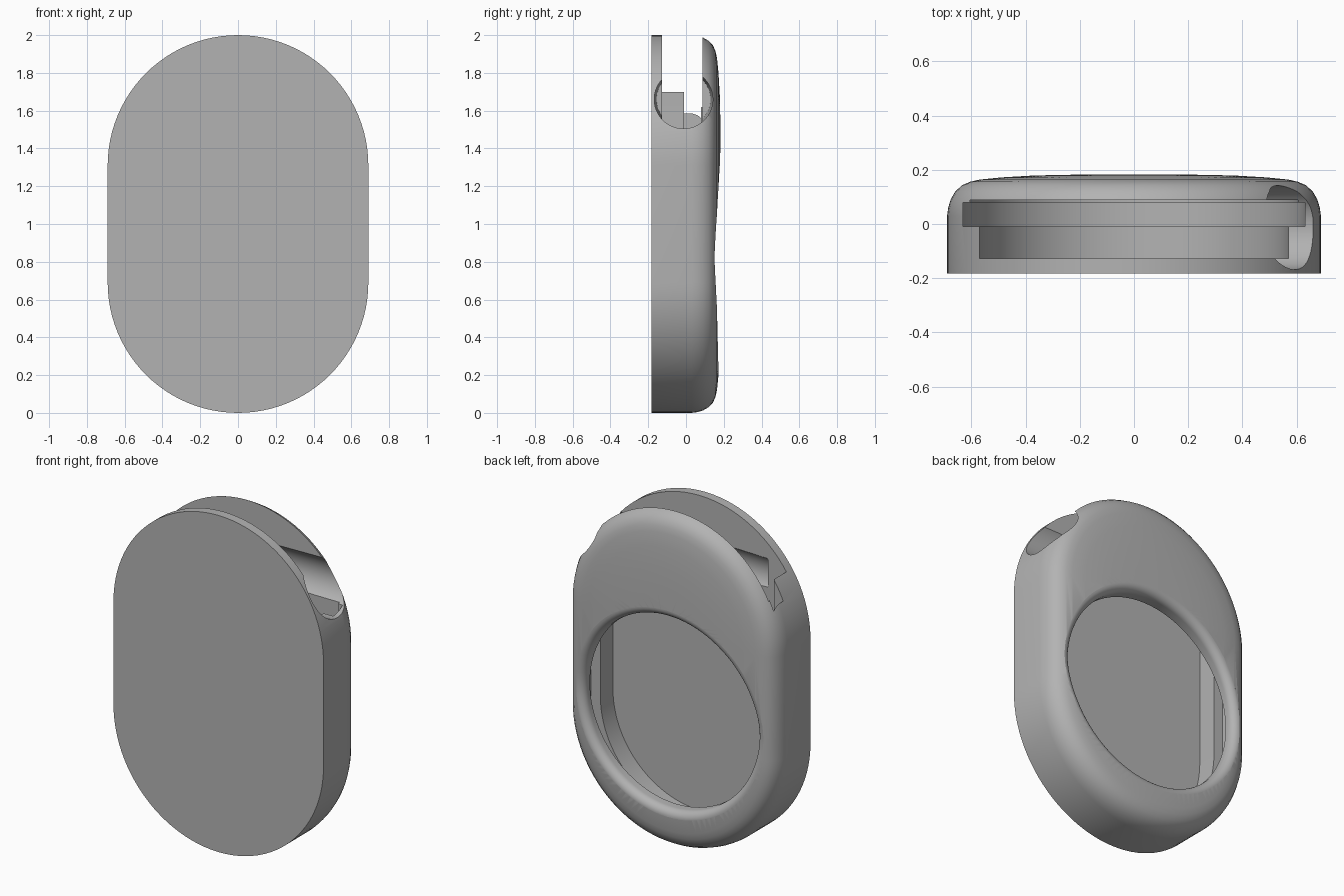
import bpy, bmesh, math

if "Cube" in bpy.data.objects:
    bpy.data.objects.remove(bpy.data.objects["Cube"], do_unlink=True)

R, LOW, HIGH = 0.69, 0.69, 1.31      # case radius and the two arc centres
FRONT, SEGS = -0.183, 48

# Back surface: distance in from the rim against depth
EDGE = [(0, 0.03), (0.004, 0.06), (0.013, 0.09), (0.03, 0.12), (0.055, 0.143),
        (0.085, 0.156), (0.12, 0.164), (0.2, 0.172), (0.32, 0.179),
        (0.45, 0.182), (0.66, 0.184)]

grey = bpy.data.materials.new("plain_grey")
grey.use_nodes = True
COLOUR = (0.45, 0.45, 0.45, 1)
grey.diffuse_color = COLOUR
grey.node_tree.nodes["Principled BSDF"].inputs["Base Color"].default_value = COLOUR


def back_depth(d):
    for (d0, y0), (d1, y1) in zip(EDGE, EDGE[1:]):
        if d <= d1:
            return y0 + (y1 - y0) * (d - d0) / (d1 - d0)
    return EDGE[-1][1]


def rim_distance(x, z):
    return R - math.hypot(x, z - min(max(z, LOW), HIGH))


def loft(name, rings):
    """Skin matching rings of points and cap both ends."""
    bm = bmesh.new()
    loops = [[bm.verts.new(p) for p in ring] for ring in rings]
    for a, b in zip(loops, loops[1:]):
        for i in range(len(a)):
            j = (i + 1) % len(a)
            bm.faces.new((a[i], a[j], b[j], b[i]))
    bm.faces.new(loops[0])
    bm.faces.new(loops[-1])
    bmesh.ops.recalc_face_normals(bm, faces=bm.faces)
    mesh = bpy.data.meshes.new(name)
    bm.to_mesh(mesh)
    bm.free()
    obj = bpy.data.objects.new(name, mesh)
    bpy.context.collection.objects.link(obj)
    mesh.materials.append(grey)
    return obj


def stadium(r, y):
    pts = []
    for centre, start in ((HIGH, 0), (LOW, math.pi)):
        for i in range(SEGS + 1):
            a = start + math.pi * i / SEGS
            pts.append((r * math.cos(a), y, centre + r * math.sin(a)))
    return pts


def slot_outline(r, y):
    arc = [math.pi * (1 + i / SEGS) for i in range(SEGS + 1)]
    pts = [(r * math.cos(a), y, 0.7 + r * math.sin(a)) for a in arc]
    return pts + [(r, y, 2.4), (-r, y, 2.4)]


# Rounded case
case = loft("case", [stadium(R, FRONT)] + [stadium(R - d, y) for d, y in EDGE])

# Stepped slot, open at the top
cutters = [loft("slot_cutter", [slot_outline(r, y0), slot_outline(r, y1)])
           for r, y0, y1 in ((0.57, -0.128, 0), (0.632, -0.01, 0.08), (0.605, 0.07, 0.088))]

# Round back window with a rim that follows the back surface
WIN_R, WIN_Z, FILLET = 0.57, 0.82, 0.045


def window_ring(r, height):
    pts = []
    for i in range(2 * SEGS):
        a = math.pi * i / SEGS
        c, s = math.cos(a), math.sin(a)
        lip = WIN_R + FILLET
        surface = back_depth(rim_distance(lip * c, WIN_Z + lip * s))
        pts.append((r * c, height(surface), WIN_Z + r * s))
    return pts


rings = [window_ring(WIN_R, lambda s: 0.04)]
for k in range(9):
    t = math.pi / 2 * k / 8
    rings.append(window_ring(WIN_R + FILLET * (1 - math.cos(t)),
                             lambda s, t=t: s - FILLET * (1 - math.sin(t))))
rings.append(window_ring(WIN_R + FILLET + 0.004, lambda s: 0.3))
cutters.append(loft("window_cutter", rings))

# Side bore, tapering inward and stopping short of the far wall
bore = []
for x, r in ((0.9, 0.155), (0.45, 0.155), (-0.45, 0.143)):
    bore.append([(x, -0.013 + r * math.cos(math.pi * i / SEGS),
                  1.66 + r * math.sin(math.pi * i / SEGS)) for i in range(2 * SEGS)])
cutters.append(loft("bore_cutter", bore))

# Carve the case
bpy.ops.object.select_all(action='DESELECT')
bpy.context.view_layer.objects.active = case
case.select_set(True)
for cutter in cutters:
    cutter.hide_render = True
    mod = case.modifiers.new("carve", 'BOOLEAN')
    mod.operation, mod.solver, mod.object = 'DIFFERENCE', 'EXACT', cutter
    bpy.ops.object.modifier_apply(modifier=mod.name)
    bpy.data.objects.remove(cutter, do_unlink=True)
bpy.ops.object.shade_smooth_by_angle(angle=math.radians(35))
